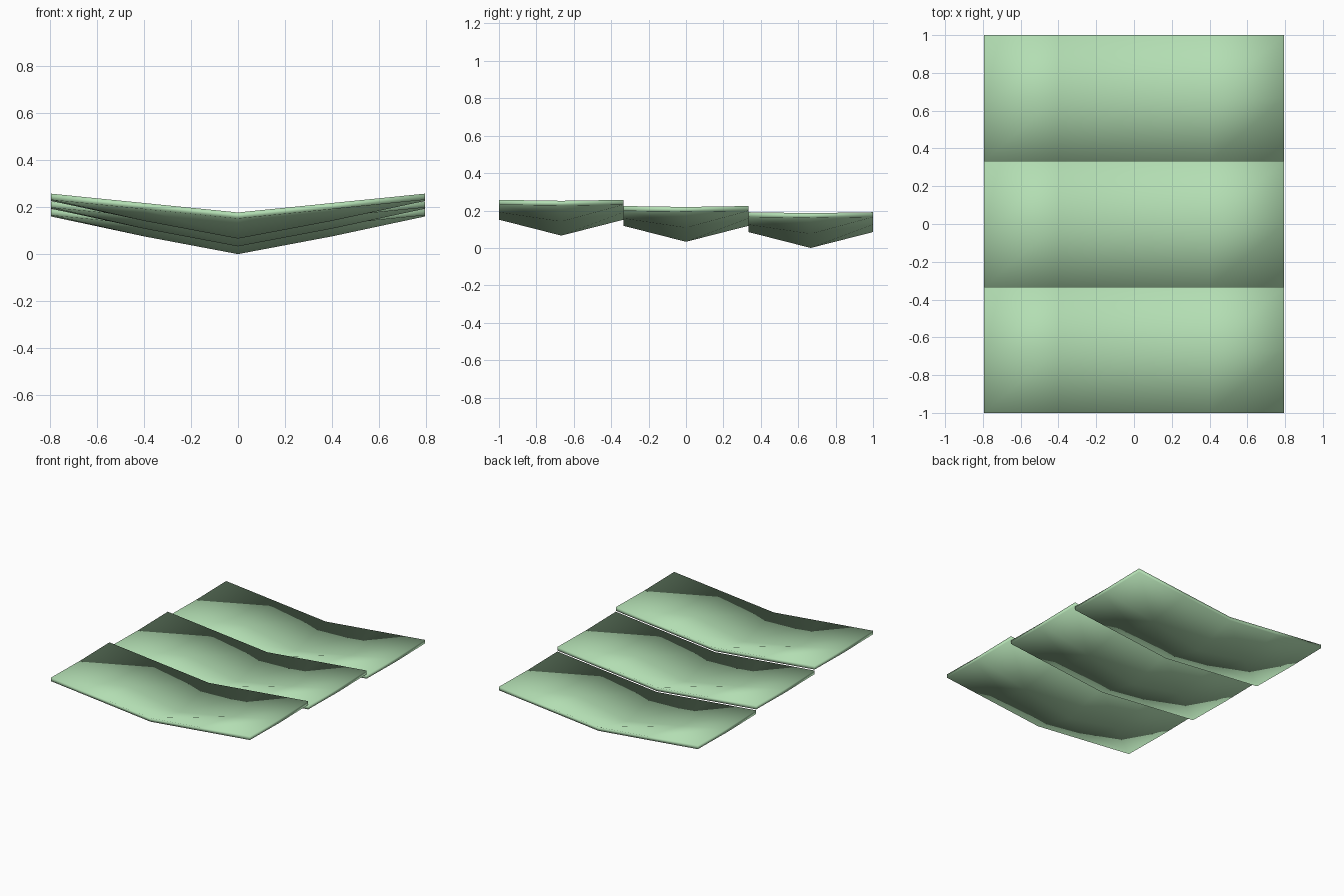
import bpy, bmesh

if "Cube" in bpy.data.objects:
    bpy.data.objects.remove(bpy.data.objects["Cube"])

LENGTH, WIDTH, THICK = 1.59, 2.0 / 3.0, 0.026
STEP = 0.033  # each slat sits this much higher than the one behind it

green = bpy.data.materials.new("pale_green")
green.diffuse_color = (0.45, 0.73, 0.45, 1.0)
green.use_nodes = True
green.node_tree.nodes["Principled BSDF"].inputs["Base Color"].default_value = green.diffuse_color


def underside(x, y):
    """Height of the slat's underside; x and y run from -1 to 1."""
    rim = 0.085 + 0.08 * abs(x)                                   # V-shaped long edge
    sag = 0.085 - 0.07 * abs(x) if abs(x) < 0.75 else 0.005       # hollow in the middle row
    return rim - sag * (1 - abs(y))


def make_slat(name, y_centre, z_base):
    # coarse grid bent into a dish, then thickened upwards
    bm = bmesh.new()
    bmesh.ops.create_grid(bm, x_segments=4, y_segments=2, size=1)
    for v in bm.verts:
        x, y = v.co.x, v.co.y
        v.co = (x * LENGTH / 2, y * WIDTH / 2, underside(x, y))
    result = bmesh.ops.extrude_face_region(bm, geom=bm.faces[:], use_keep_orig=True)
    for item in result["geom"]:
        if isinstance(item, bmesh.types.BMVert):
            item.co.z += THICK
    bmesh.ops.recalc_face_normals(bm, faces=bm.faces[:])
    for f in bm.faces:
        f.smooth = True
    mesh = bpy.data.meshes.new(name)
    bm.to_mesh(mesh)
    bm.free()
    mesh.materials.append(green)
    slat = bpy.data.objects.new(name, mesh)
    slat.location = (0, y_centre, z_base)
    bpy.context.collection.objects.link(slat)


# three overlapping steps, highest at the front
for i, name in enumerate(("rear_slat", "middle_slat", "front_slat")):
    make_slat(name, (1 - i) * WIDTH, i * STEP)
